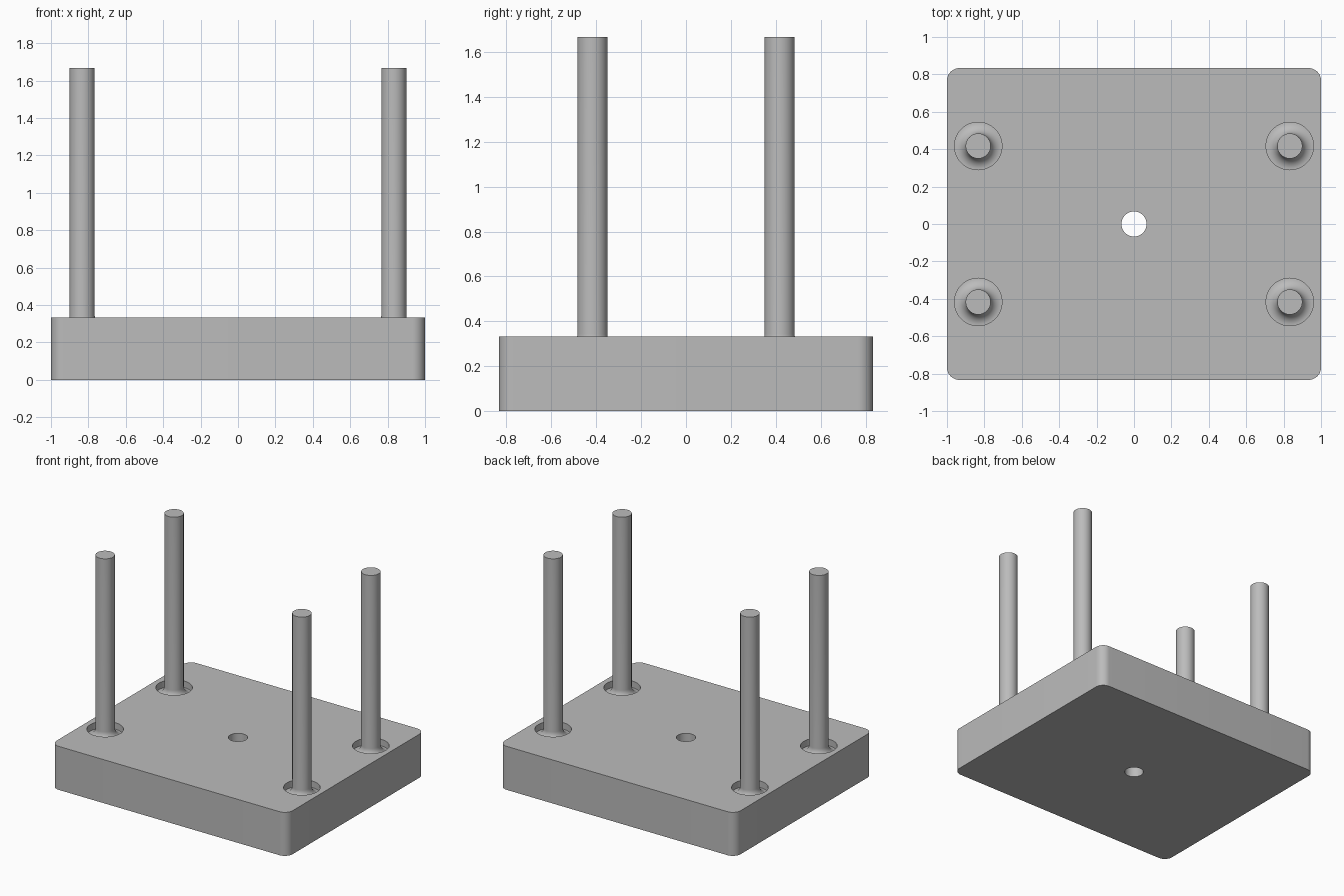
import bpy, bmesh, math

if "Cube" in bpy.data.objects:
    bpy.data.objects.remove(bpy.data.objects["Cube"], do_unlink=True)

PLATE_TOP, POST_TOP = 0.333, 1.667
POST_R, RECESS_R, FLOOR = 0.067, 0.127, 0.283
FILLET = RECESS_R - POST_R
POSTS = [(x, y) for x in (-0.833, 0.833) for y in (-0.417, 0.417)]

grey = bpy.data.materials.new("light_grey")
grey.use_nodes = True
colour = (0.5, 0.5, 0.5, 1)
grey.diffuse_color = colour
grey.node_tree.nodes["Principled BSDF"].inputs["Base Color"].default_value = colour


def make(name, bm):
    bmesh.ops.recalc_face_normals(bm, faces=bm.faces)
    mesh = bpy.data.meshes.new(name)
    bm.to_mesh(mesh)
    bm.free()
    mesh.materials.append(grey)
    obj = bpy.data.objects.new(name, mesh)
    bpy.context.collection.objects.link(obj)
    return obj


def smooth(obj):
    bpy.ops.object.select_all(action='DESELECT')
    obj.select_set(True)
    bpy.context.view_layer.objects.active = obj
    bpy.ops.object.shade_smooth_by_angle(angle=math.radians(30))


def cut_hole(target, x, y, radius, bottom):
    """Cut a round hole from above the plate down to the given height."""
    top = PLATE_TOP + 0.1
    bpy.ops.mesh.primitive_cylinder_add(vertices=64, radius=radius, depth=top - bottom,
                                        location=(x, y, (top + bottom) / 2))
    cutter = bpy.context.object
    cutter.name = "hole_cutter"
    cutter.hide_render = True
    cutter.data.materials.append(grey)
    mod = target.modifiers.new("hole", 'BOOLEAN')
    mod.operation, mod.solver, mod.object = 'DIFFERENCE', 'EXACT', cutter
    bpy.context.view_layer.objects.active = target
    bpy.ops.object.modifier_apply(modifier=mod.name)
    bpy.data.objects.remove(cutter, do_unlink=True)


# Base plate with rounded vertical corners
bm = bmesh.new()
bmesh.ops.create_cube(bm, size=1)
for v in bm.verts:
    v.co = (v.co.x * 2, v.co.y * 1.667, (v.co.z + 0.5) * PLATE_TOP)
uprights = [e for e in bm.edges if abs(e.verts[0].co.z - e.verts[1].co.z) > 0.1]
bmesh.ops.bevel(bm, geom=uprights, offset=0.067, segments=12, profile=0.5, affect='EDGES')
plate = make("base_plate", bm)

# Centre through hole and a round recess around each post
cut_hole(plate, 0, 0, POST_R, -0.1)
for x, y in POSTS:
    cut_hole(plate, x, y, RECESS_R, FLOOR)
smooth(plate)

# Posts, lathed with a concave fillet at the foot
profile = [(0, POST_TOP), (POST_R, POST_TOP)]
for i in range(13):
    a = math.radians(90) * i / 12
    profile.append((RECESS_R - FILLET * math.cos(a), FLOOR + FILLET * (1 - math.sin(a))))
for (x, y), name in zip(POSTS, ("front_right", "back_right", "front_left", "back_left")):
    bm = bmesh.new()
    verts = [bm.verts.new((r, 0, z)) for r, z in profile]
    edges = [bm.edges.new(pair) for pair in zip(verts, verts[1:])]
    bmesh.ops.spin(bm, geom=verts + edges, cent=(0, 0, 0), axis=(0, 0, 1),
                   angle=math.tau, steps=64)
    bmesh.ops.remove_doubles(bm, verts=bm.verts, dist=0.0001)
    post = make(name + "_post", bm)
    post.location = (x, y, 0)
    smooth(post)
